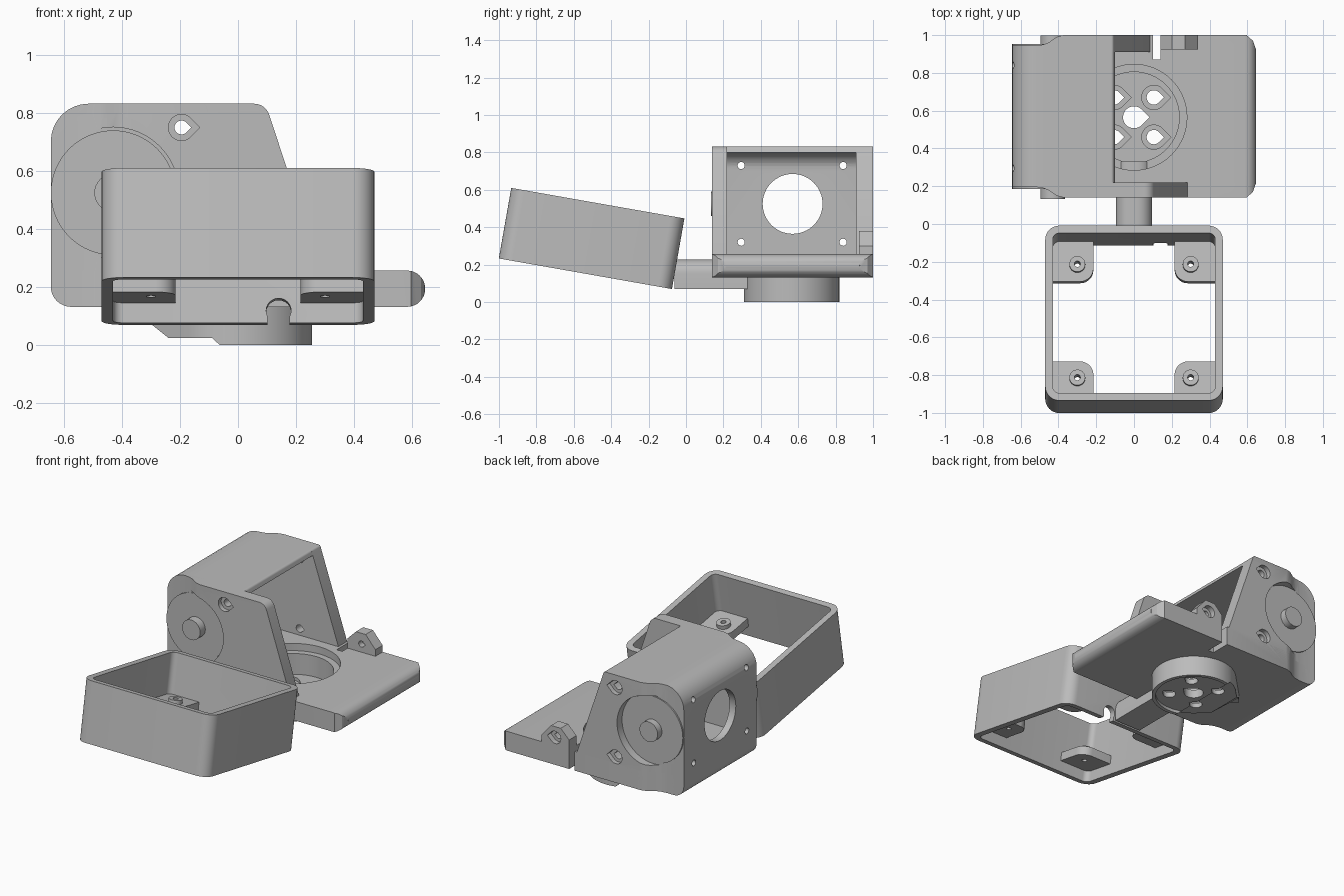
import bpy, bmesh, math
from mathutils import Matrix, Vector

if "Cube" in bpy.data.objects:
    bpy.data.objects.remove(bpy.data.objects["Cube"])

grey = bpy.data.materials.new("plastic_grey")
grey.diffuse_color = (0.5, 0.5, 0.5, 1)
grey.use_nodes = True
grey.node_tree.nodes["Principled BSDF"].inputs["Base Color"].default_value = grey.diffuse_color


def prism(name, pts, axis, a, b):
    """Extrude a 2D outline along an axis: x -> (y, z), y -> (x, z), z -> (x, y)."""
    place = {'x': lambda p, t: (t, p[0], p[1]),
             'y': lambda p, t: (p[0], t, p[1]),
             'z': lambda p, t: (p[0], p[1], t)}[axis]
    bm = bmesh.new()
    lo = [bm.verts.new(place(p, a)) for p in pts]
    hi = [bm.verts.new(place(p, b)) for p in pts]
    bm.faces.new(lo)
    bm.faces.new(hi)
    for i in range(len(pts)):
        j = (i + 1) % len(pts)
        bm.faces.new((lo[i], lo[j], hi[j], hi[i]))
    bmesh.ops.recalc_face_normals(bm, faces=bm.faces)
    me = bpy.data.meshes.new(name)
    bm.to_mesh(me)
    bm.free()
    me.materials.append(grey)
    ob = bpy.data.objects.new(name, me)
    bpy.context.collection.objects.link(ob)
    return ob


def rounded(corners, steps=8):
    """Outline from (x, y, radius) corners, each filleted."""
    out = []
    n = len(corners)
    for i, (x, y, r) in enumerate(corners):
        p = Vector((x, y))
        if r == 0:
            out.append((x, y))
            continue
        d1 = (Vector(corners[i - 1][:2]) - p).normalized()
        d2 = (Vector(corners[(i + 1) % n][:2]) - p).normalized()
        half = d1.angle(d2) / 2
        c = p + (d1 + d2).normalized() * (r / math.sin(half))
        s = p + d1 * (r / math.tan(half)) - c
        e = p + d2 * (r / math.tan(half)) - c
        a0 = math.atan2(s.y, s.x)
        da = (math.atan2(e.y, e.x) - a0 + math.pi) % (2 * math.pi) - math.pi
        for k in range(steps + 1):
            t = a0 + da * k / steps
            out.append((c.x + r * math.cos(t), c.y + r * math.sin(t)))
    return out


def rect(x0, x1, y0, y1, r=0):
    return rounded([(x0, y0, r), (x1, y0, r), (x1, y1, r), (x0, y1, r)])


def circle(cx, cy, r, n=48):
    return [(cx + r * math.cos(2 * math.pi * i / n), cy + r * math.sin(2 * math.pi * i / n)) for i in range(n)]


def teardrop(cx, cy, r, tip=1, n=30):
    """Circle with a pointed end towards +x or -x."""
    pts = [(cx + tip * r * math.sqrt(2), cy)]
    for i in range(n + 1):
        t = math.radians(45 + 270 * i / n)
        pts.append((cx + tip * r * math.cos(t), cy + r * math.sin(t)))
    return pts


def cut(ob, *cutters):
    for c in cutters:
        m = ob.modifiers.new("cut", 'BOOLEAN')
        m.operation, m.solver, m.object = 'DIFFERENCE', 'EXACT', c
        bpy.context.view_layer.objects.active = ob
        bpy.ops.object.modifier_apply(modifier=m.name)
        bpy.data.objects.remove(c)


# --- tilted tray, built flat with its back bottom edge at the origin ---
L, H = 0.94, 0.383
tray = prism("tray_frame", rect(-0.47, 0.47, -L, 0, 0.075), 'z', 0, H)
cut(tray, prism("c", rect(-0.43, 0.43, -L + 0.04, -0.04, 0.035), 'z', -0.1, H + 0.1),
    prism("c", circle(0.14, 0.043, 0.043, 24), 'y', -0.1, 0.1),
    prism("c", rect(0.102, 0.178, -0.05, 0.05), 'y', -0.1, 0.1))
tray_parts = [tray]
for sx in (-1, 1):
    for back in (True, False):
        v = (lambda u: -u) if back else (lambda u: u - L)
        tab = prism("tray_tab", rounded([(sx * 0.44, v(0.03), 0), (sx * 0.215, v(0.03), 0),
                    (sx * 0.215, v(0.255), 0.07), (sx * 0.44, v(0.255), 0)]), 'z', 0.07, 0.125)
        stud = prism("tray_stud", circle(sx * 0.3, v(0.165), 0.042, 32), 'z', 0.12, 0.15)
        for p in (tab, stud):
            cut(p, prism("c", circle(sx * 0.3, v(0.165), 0.016, 20), 'z', 0, 0.3))
            tray_parts.append(p)
tilt = Matrix.Translation((0, -0.075, 0.07)) @ Matrix.Rotation(math.radians(-10), 4, 'X')
for p in tray_parts:
    p.data.transform(tilt)

# --- arm from tray to turntable ---
prism("arm", rounded([(-0.095, 0.07, 0), (0.095, 0.07, 0), (0.095, 0.228, 0.075),
                      (-0.095, 0.228, 0.075)]), 'y', -0.062, 0.33)

# --- bracket: base, left wall and roof in one profile ---
shell = prism("bracket_shell", rounded([
    (-0.11, 0.832, 0.015), (-0.645, 0.832, 0.13), (-0.645, 0.132, 0.07), (0.645, 0.132, 0.062),
    (0.645, 0.257, 0.062), (-0.60, 0.257, 0), (-0.60, 0.80, 0.09), (-0.10, 0.80, 0)]), 'y', 0.14, 1.0)
# side plates, the front one reaching further than the back one
front = prism("front_plate", rounded([(-0.645, 0.832, 0.13), (0.095, 0.832, 0.055), (0.285, 0.255, 0),
              (0.285, 0.2, 0), (-0.645, 0.132, 0.07)]), 'y', 0.14, 0.22)
back = prism("back_plate", rounded([(-0.645, 0.832, 0.13), (-0.11, 0.832, 0.015), (0.085, 0.255, 0),
             (0.085, 0.2, 0), (-0.645, 0.132, 0.07)]), 'y', 0.91, 1.0)


def corner_relief(front_side):
    curve = [(-0.8, 0), (-0.37, 0), (-0.37, 0.139), (-0.41, 0.15), (-0.45, 0.178), (-0.48, 0.19),
             (-0.52, 0.196), (-0.8, 0.196)]
    return prism("c", [(x, y if front_side else 1.14 - y) for x, y in curve], 'z', 0, 1)


cut(shell, corner_relief(True), corner_relief(False))
cut(front, corner_relief(True))
cut(back, corner_relief(False))
AX, AZ = -0.43, 0.525
for plate, y0, y1 in ((front, 0.0, 0.192), (back, 0.948, 1.2)):
    cut(plate, prism("c", circle(AX, AZ, 0.226, 64), 'y', y0, y1))
    for z in (0.75, 0.30):
        s0, s1 = (0.0, 0.17) if plate == front else (0.97, 1.2)
        cut(plate, prism("c", teardrop(-0.195, z, 0.045), 'y', s0, s1),
            prism("c", teardrop(-0.195, z, 0.024), 'y', y0 - 0.2, y1 + 0.2))
# square off the rounded outer ends of the base and open the motor holes
cut(shell, prism("c", circle(0.57, AZ, 0.16, 64), 'x', -0.8, -0.5))
for y in (0.295, 0.84):
    for z in (0.32, 0.73):
        cut(shell, prism("c", circle(y, z, 0.019, 20), 'x', -0.8, -0.5))
for y, s in ((0.14, 1), (1.0, -1)):
    cut(shell, prism("c", [(0.66, y - s * 0.02), (0.58, y - s * 0.02), (0.60, y + s * 0.004),
                           (0.63, y + s * 0.03), (0.643, y + s * 0.07), (0.66, y + s * 0.08)], 'z', 0, 0.5))

# hinge discs and their shafts
for y0, y1, ys0, ys1, side in ((0.186, 0.21, 0.133, 0.2, "front"), (0.93, 0.954, 0.94, 0.998, "back")):
    prism(side + "_hinge_disc", circle(AX, AZ, 0.215, 64), 'y', y0, y1)
    prism(side + "_hinge_shaft", circle(AX, AZ, 0.065, 32), 'y', ys0, ys1)

# --- turntable recess, ring and boss ---
CY = 0.565
cut(shell, prism("c", circle(0, CY, 0.28, 64), 'z', 0.21, 0.4),
    prism("c", circle(0, CY, 0.24, 64), 'z', 0, 0.3),
    prism("c", rect(0.10, 0.14, 0.87, 1.1), 'z', 0, 0.5))
boss = prism("turntable_boss", teardrop(0, CY, 0.255, -1, 56), 'z', 0, 0.14)
cut(boss, prism("c", [(-0.04, -0.02), (-0.09, 0.025), (-0.24, 0.025), (-0.32, 0.089),
                      (-0.6, 0.089), (-0.6, -0.02)], 'y', 0, 1.2),
    prism("c", circle(0, CY, 0.24, 64), 'z', 0.075, 0.3),
    prism("c", circle(0, CY, 0.232, 64), 'z', -0.1, 0.02),
    prism("c", teardrop(0, CY, 0.058), 'z', -0.1, 0.3))
for x in (-0.105, 0.105):
    for y in (CY - 0.105, CY + 0.105):
        cut(boss, prism("c", teardrop(x, y, 0.064), 'z', 0.055, 0.3),
            prism("c", teardrop(x, y, 0.038), 'z', -0.1, 0.3))

# --- screw lug on the back edge of the base ---
lug = prism("back_lug", [(0.14, 0.24), (0.34, 0.24), (0.34, 0.30), (0.27, 0.38), (0.20, 0.38),
                         (0.14, 0.32)], 'y', 0.925, 1.0)
cut(lug, prism("c", teardrop(0.24, 0.31, 0.04), 'y', 0.965, 1.1),
    prism("c", teardrop(0.24, 0.31, 0.02), 'y', 0.8, 1.1))

# smooth curved walls, keep hard edges
for ob in list(bpy.context.scene.objects):
    bpy.ops.object.select_all(action='DESELECT')
    ob.select_set(True)
    bpy.context.view_layer.objects.active = ob
    bpy.ops.object.shade_smooth_by_angle(angle=math.radians(30))
